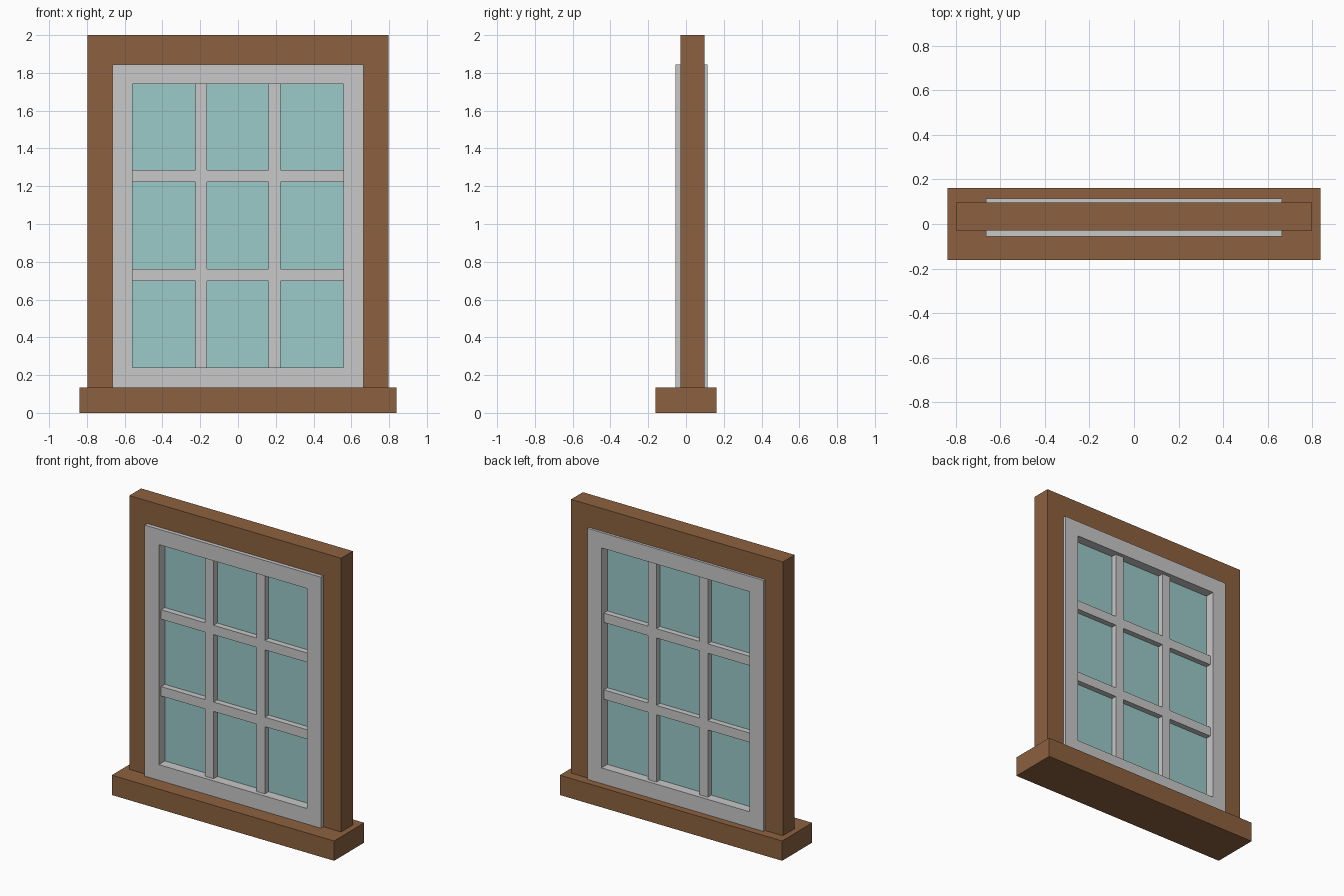
import bpy, bmesh
from mathutils import Vector

if "Cube" in bpy.data.objects:
    bpy.data.objects.remove(bpy.data.objects["Cube"])


def material(name, rgb):
    m = bpy.data.materials.new(name)
    m.diffuse_color = (*rgb, 1)
    m.use_nodes = True
    m.node_tree.nodes["Principled BSDF"].inputs["Base Color"].default_value = m.diffuse_color
    return m


wood = material("brown wood", (0.265, 0.12, 0.05))
paint = material("light grey paint", (0.58, 0.58, 0.58))
glass = material("pale teal glass", (0.325, 0.585, 0.585))


def lattice(name, xs, zs, y0, y1, mat, is_hole=lambda i, j: False):
    """Flat panel split at xs and zs, with some cells left open, given depth y0..y1."""
    bm = bmesh.new()
    grid = [[bm.verts.new((x, y0, z)) for z in zs] for x in xs]
    for i in range(len(xs) - 1):
        for j in range(len(zs) - 1):
            if not is_hole(i, j):
                bm.faces.new((grid[i][j], grid[i + 1][j],
                              grid[i + 1][j + 1], grid[i][j + 1]))
    bmesh.ops.delete(bm, geom=[v for v in bm.verts if not v.link_faces], context='VERTS')
    ext = bmesh.ops.extrude_face_region(bm, geom=bm.faces[:], use_keep_orig=True)
    bmesh.ops.translate(bm, vec=Vector((0, y1 - y0, 0)),
                        verts=[g for g in ext["geom"] if isinstance(g, bmesh.types.BMVert)])
    bmesh.ops.recalc_face_normals(bm, faces=bm.faces[:])
    mesh = bpy.data.meshes.new(name)
    bm.to_mesh(mesh)
    bm.free()
    mesh.materials.append(mat)
    obj = bpy.data.objects.new(name, mesh)
    bpy.context.collection.objects.link(obj)
    return obj


# Sill block
lattice("sill", [-0.838, 0.838], [0, 0.135], -0.162, 0.162, wood)

# Outer casing: two jambs and a head, open at the bottom
lattice("casing", [-0.798, -0.664, 0.664, 0.798], [0.135, 1.845, 2.0],
        -0.03, 0.097, wood, lambda i, j: i == 1 and j == 0)

# Sash: rectangular ring, proud of the casing on both sides
lattice("sash", [-0.664, -0.558, 0.558, 0.664], [0.135, 0.241, 1.74, 1.845],
        -0.056, 0.114, paint, lambda i, j: i == 1 and j == 1)

# Glazing bars: a cross lattice set slightly back in the sash
lattice("glazing_bars", [-0.558, -0.226, -0.163, 0.161, 0.224, 0.558],
        [0.241, 0.699, 0.763, 1.222, 1.286, 1.74],
        -0.03, 0.088, paint, lambda i, j: i % 2 == 0 and j % 2 == 0)

# Glass plate behind the bars
lattice("glass", [-0.558, 0.558], [0.241, 1.74], 0.01, 0.05, glass)
